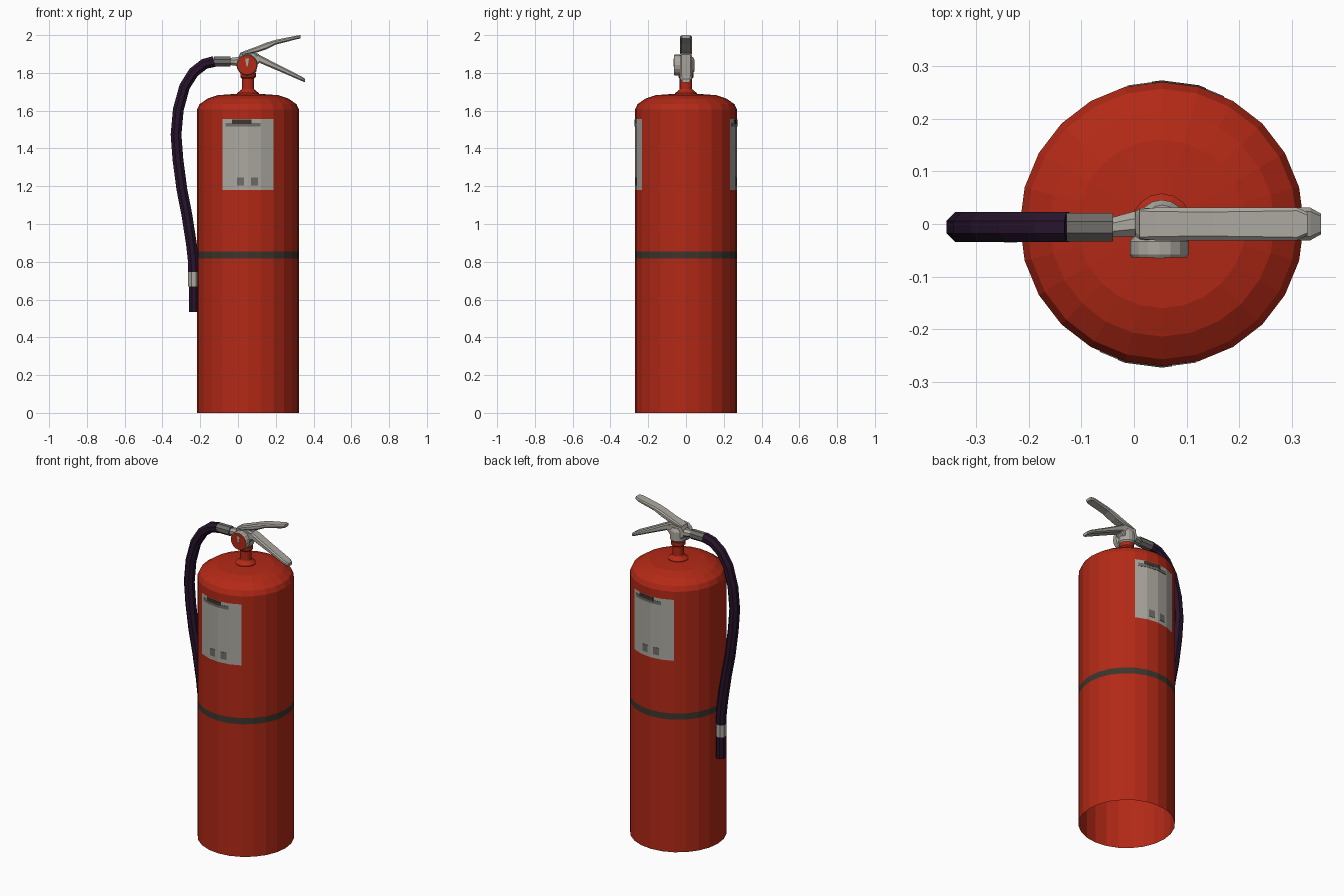
import bpy, bmesh, math
from mathutils import Matrix, Vector

if "Cube" in bpy.data.objects:
    bpy.data.objects.remove(bpy.data.objects["Cube"])

CX, R = 0.053, 0.27          # tank axis and radius


def material(name, rgb):
    m = bpy.data.materials.new(name)
    m.diffuse_color = (*rgb, 1)
    m.use_nodes = True
    m.node_tree.nodes["Principled BSDF"].inputs["Base Color"].default_value = m.diffuse_color
    return m


RED = material("red paint", (0.45, 0.022, 0.008))
GREY = material("light grey metal", (0.41, 0.39, 0.35))
LABEL = material("label grey", (0.41, 0.39, 0.35))
MID = material("dark grey", (0.16, 0.15, 0.14))
BAND = material("strap brown black", (0.045, 0.036, 0.026))
HOSE = material("hose black", (0.02, 0.007, 0.025))


def loft(name, rings, mats, start=True, end=True, rule=None):
    """Skin closed rings of equal point count, optionally capping the ends."""
    bm = bmesh.new()
    vs = [[bm.verts.new(p) for p in ring] for ring in rings]
    n = len(rings[0])
    for a, b in zip(vs, vs[1:]):
        for i in range(n):
            j = (i + 1) % n
            bm.faces.new((a[i], a[j], b[j], b[i]))
    if start:
        bm.faces.new(vs[0])
    if end:
        bm.faces.new(vs[-1])
    bmesh.ops.recalc_face_normals(bm, faces=bm.faces)
    if rule:
        for f in bm.faces:
            f.material_index = rule(f.calc_center_median(), f.normal)
    me = bpy.data.meshes.new(name)
    bm.to_mesh(me)
    bm.free()
    for m in mats:
        me.materials.append(m)
    ob = bpy.data.objects.new(name, me)
    bpy.context.collection.objects.link(ob)
    return ob


def lathe(name, profile, n, mats, mtx=Matrix.Translation((CX, 0, 0)), **kw):
    """Turn (radius, height) points around the local z axis."""
    rings = [[mtx @ Vector((r * math.cos(2 * math.pi * i / n),
                            r * math.sin(2 * math.pi * i / n), z))
              for i in range(n)] for r, z in profile]
    return loft(name, rings, mats, **kw)


def tube(name, path, mat, n=8):
    """Sweep a flat-sided tube along (x, y, z, radius) points in the xz plane."""
    pts = [Vector(p[:3]) for p in path]
    rings = []
    for i, p in enumerate(pts):
        t = (pts[min(i + 1, len(pts) - 1)] - pts[max(i - 1, 0)])
        t.y = 0
        t.normalize()
        side, r = Vector((-t.z, 0, t.x)), path[i][3] / math.cos(math.pi / n)
        ang = [2 * math.pi * (k + 0.5) / n for k in range(n)]
        rings.append([p + r * (side * math.cos(a) + Vector((0, 1, 0)) * math.sin(a))
                      for a in ang])
    return loft(name, rings, [mat])


def bar(name, sections, mat):
    """Bevelled bar from (x, z low, z high, half width) sections."""
    rings = []
    for x, lo, hi, w in sections:
        c = min(0.008, (hi - lo) * 0.3)
        half = [(w - c, lo), (w, lo + c), (w, hi - c), (w - c, hi)]
        rings.append([(x, y, z) for y, z in half] +
                     [(x, -y, z) for y, z in reversed(half)])
    return loft(name, rings, [mat])


# Tank: label panels and strap are coloured faces
def tank_rule(c, n):
    if abs(n.z) > 0.1:
        return 0
    if 0.817 < c.z < 0.855:
        return 1
    if 1.18 < c.z < 1.555 and abs(c.x - CX) < 0.134:
        return 2
    return 0


lathe("tank", [(R, 0), (R, 0.817), (R, 0.855), (R, 1.18), (R, 1.555), (R, 1.605),
               (0.257, 1.634), (0.214, 1.664), (0.16, 1.682), (0.05, 1.69)],
      24, [RED, BAND, LABEL], start=False, rule=tank_rule)


# Label print: thin plates hugging the tank facets, front and back
def plate(name, a0, a1, z0, z1, off, mat, turn):
    angs = sorted({a0, a1, *[a for a in range(-30, 31, 15) if a0 < a < a1]})
    rings = []
    for a in angs:
        rr = R * math.cos(math.radians(7.5)) / math.cos(math.radians(a % 15 - 7.5))
        t = math.radians(a - 90 + turn)
        rings.append([(CX + r * math.cos(t), r * math.sin(t), z)
                      for r, z in ((rr - 0.001, z0), (rr + off, z0),
                                   (rr + off, z1), (rr - 0.001, z1))])
    loft(name, rings, [mat])


for side, turn in (("front", 0), ("back", 180)):
    plate(side + "_label_strip", -26, 14, 1.515, 1.535, 0.002, MID, turn)
    plate(side + "_label_heading", -18, 4, 1.53, 1.552, 0.003, BAND, turn)
    for i, a in enumerate((-8.5, 7.5)):
        plate(f"{side}_label_mark_{i}", a - 4, a + 4, 1.203, 1.247, 0.002, MID, turn)

# Neck with collar
lathe("neck", [(0.058, 1.68), (0.058, 1.693), (0.036, 1.71), (0.033, 1.715),
               (0.033, 1.77), (0.041, 1.778), (0.041, 1.80)], 16, [RED])

# Valve body and head
lathe("valve_body", [(0.034, 1.795), (0.046, 1.81), (0.046, 1.865), (0.036, 1.885)],
      16, [GREY])
bar("valve_head", [(0.003, 1.835, 1.885, 0.024), (0.012, 1.825, 1.905, 0.03),
                   (0.085, 1.825, 1.91, 0.03), (0.11, 1.85, 1.90, 0.03)], GREY)

# Pressure gauge: grey rim, red dial, grey pointer
to_front = Matrix.Translation((0.048, 0, 1.842)) @ Matrix.Rotation(math.pi / 2, 4, 'X')
lathe("gauge", [(0.045, 0.02), (0.056, 0.033), (0.056, 0.058), (0.052, 0.064)],
      16, [GREY, RED], mtx=to_front,
      rule=lambda c, n: 1 if n.y < -0.9 and c.y < -0.06 else 0)
loft("gauge_pointer", [[(0.048 + x, y, z) for x, z in
                        ((-0.01, 1.875), (0.01, 1.875), (0.003, 1.835), (-0.003, 1.835))]
                       for y in (-0.063, -0.066)], [GREY])

# Levers
bar("upper_lever", [(0.01, 1.893, 1.905, 0.028), (0.04, 1.895, 1.918, 0.031),
                    (0.10, 1.908, 1.94, 0.031), (0.15, 1.925, 1.96, 0.031),
                    (0.20, 1.95, 1.975, 0.031), (0.31, 1.978, 1.997, 0.031),
                    (0.33, 1.982, 2.0, 0.022)], GREY)
bar("lower_lever", [(0.08, 1.855, 1.90, 0.031), (0.11, 1.855, 1.897, 0.031),
                    (0.22, 1.808, 1.84, 0.031), (0.335, 1.758, 1.782, 0.031),
                    (0.355, 1.75, 1.768, 0.02)], GREY)

# Hose with its fittings
Y = -0.006
tube("valve_outlet", [(0.02, 0.0, 1.86, 0.024), (0.0, 0.0, 1.86, 0.024),
                      (-0.04, Y, 1.86, 0.019), (-0.05, Y, 1.86, 0.019)], GREY)
tube("hose_coupling", [(-0.04, Y, 1.86, 0.027), (-0.128, Y, 1.86, 0.027)], MID)
path = [(-0.126, 1.86), (-0.177, 1.848), (-0.235, 1.803), (-0.283, 1.727),
        (-0.316, 1.606), (-0.328, 1.474), (-0.318, 1.341), (-0.297, 1.183),
        (-0.271, 1.05), (-0.246, 0.89), (-0.236, 0.80), (-0.235, 0.74)]
tube("hose", [(x, Y, z, 0.0285) for x, z in path], HOSE)
tube("nozzle_ferrule", [(-0.235, Y, 0.745, 0.029), (-0.235, Y, 0.67, 0.029)], GREY)
tube("nozzle", [(-0.233, Y, 0.672, 0.026), (-0.233, Y, 0.535, 0.026)], HOSE)
